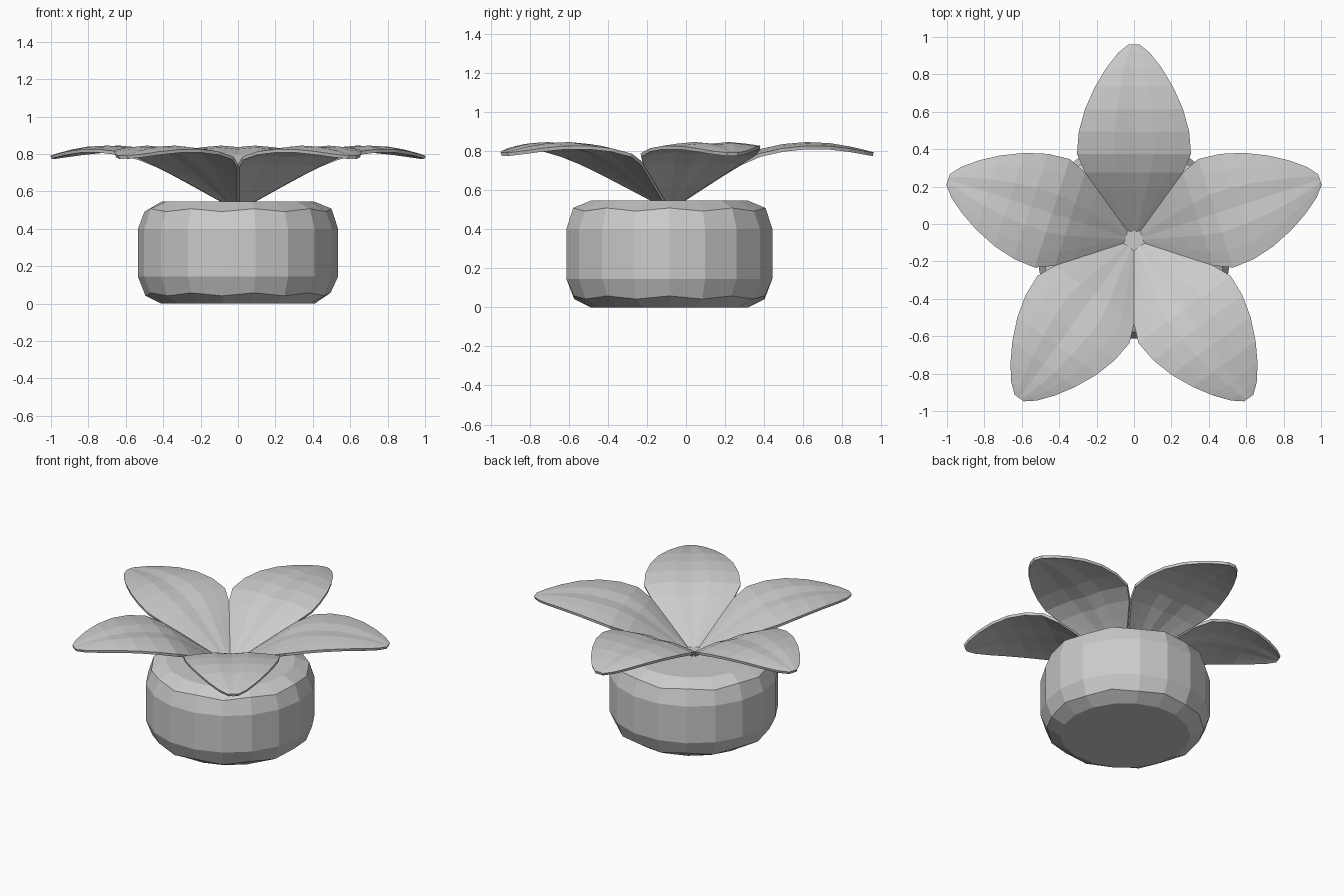
import bpy
import bmesh
import math

cube = bpy.data.objects.get("Cube")
if cube:
    bpy.data.objects.remove(cube, do_unlink=True)

CENTRE_Y = -0.085

grey = bpy.data.materials.new("plain grey")
grey.use_nodes = True
COLOUR = (0.6, 0.6, 0.6, 1)
grey.diffuse_color = COLOUR
grey.node_tree.nodes["Principled BSDF"].inputs["Base Color"].default_value = COLOUR


def make_object(name, bm):
    mesh = bpy.data.meshes.new(name)
    bm.to_mesh(mesh)
    bm.free()
    mesh.materials.append(grey)
    obj = bpy.data.objects.new(name, mesh)
    obj.location.y = CENTRE_Y
    bpy.context.collection.objects.link(obj)
    return obj


def bridge(bm, low, high, closed):
    count = len(low)
    for i in range(count if closed else count - 1):
        j = (i + 1) % count
        bm.faces.new((low[i], low[j], high[j], high[i]))


# Squat faceted pot, with a slight wave in its two rims
SIDES = 18
POT_PROFILE = [(0.41, 0, 0), (0.495, 0.05, 0.008), (0.535, 0.145, 0),
               (0.535, 0.4, 0), (0.5, 0.5, 0.008), (0.41, 0.545, 0)]
bm = bmesh.new()
rings = []
for radius, z, wave in POT_PROFILE:
    ring = []
    for i in range(SIDES):
        a = math.tau * i / SIDES
        ring.append(bm.verts.new((radius * math.cos(a), radius * math.sin(a),
                                  z + wave * (-1) ** i)))
    rings.append(ring)
for low, high in zip(rings, rings[1:]):
    bridge(bm, low, high, True)
bm.faces.new(rings[0][::-1])
bm.faces.new(rings[-1])
make_object("pot", bm)

# Five arched petals: distance out, half width, height along the midrib
PETAL = [(0.045, 0.033, 0.545), (0.15, 0.11, 0.62), (0.27, 0.197, 0.705),
         (0.36, 0.262, 0.765), (0.46, 0.305, 0.812), (0.58, 0.295, 0.838),
         (0.7, 0.262, 0.848), (0.82, 0.208, 0.842), (0.92, 0.148, 0.825),
         (1.0, 0.085, 0.806), (1.045, 0.03, 0.793)]
COLUMNS = [-1, -0.7, -0.35, 0, 0.35, 0.7, 1]


def make_petal(name, angle):
    bm = bmesh.new()
    rows = []
    for out, half, height in PETAL:
        curl = half / 0.3
        row = []
        for t in COLUMNS:
            # Edges droop and the midrib sinks into a shallow groove
            z = height - curl * (0.025 * t * t + (0.012 if t == 0 else 0))
            row.append(bm.verts.new((half * t, out, z)))
        rows.append(row)
    for low, high in zip(rows, rows[1:]):
        bridge(bm, low, high, False)
    petal = make_object(name, bm)
    petal.rotation_euler.z = angle
    solid = petal.modifiers.new("thickness", "SOLIDIFY")
    solid.thickness = 0.018
    solid.offset = -1


PETAL_NAMES = ["back_petal", "right_petal", "front_right_petal",
               "front_left_petal", "left_petal"]
for k, name in enumerate(PETAL_NAMES):
    make_petal(name, math.tau * k / 5)
